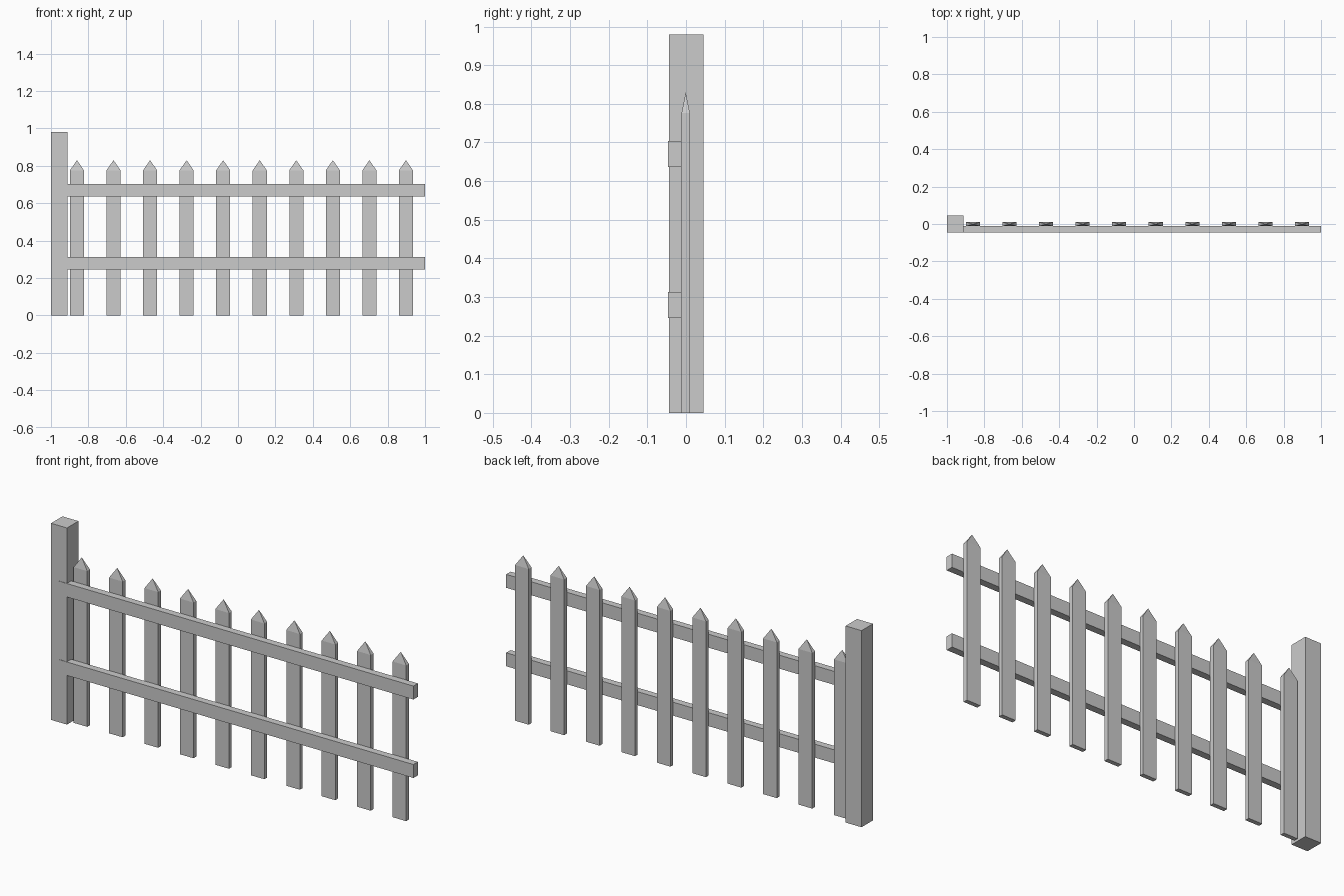
import bpy, bmesh

if "Cube" in bpy.data.objects:
    bpy.data.objects.remove(bpy.data.objects["Cube"])


def make_object(name, verts, faces):
    mesh = bpy.data.meshes.new(name)
    bm = bmesh.new()
    vs = [bm.verts.new(v) for v in verts]
    for f in faces:
        bm.faces.new([vs[i] for i in f])
    bmesh.ops.recalc_face_normals(bm, faces=bm.faces)
    bm.to_mesh(mesh)
    bm.free()
    obj = bpy.data.objects.new(name, mesh)
    bpy.context.collection.objects.link(obj)
    return obj


SIDES = [(0, 1, 2, 3), (0, 1, 5, 4), (1, 2, 6, 5), (2, 3, 7, 6), (3, 0, 4, 7)]


def board(name, x, y, z, tip=None):
    """Box between the given ranges, with an optional pyramid tip at height tip."""
    verts = [(a, b, c) for c in z
             for a, b in ((x[0], y[0]), (x[1], y[0]), (x[1], y[1]), (x[0], y[1]))]
    if tip is None:
        return make_object(name, verts, SIDES + [(4, 5, 6, 7)])
    verts.append((sum(x) / 2, sum(y) / 2, tip))
    return make_object(name, verts, SIDES + [(4, 5, 8), (5, 6, 8), (6, 7, 8), (7, 4, 8)])


# End post
board("post", (-1.0, -0.912), (-0.0445, 0.0455), (0, 0.98))

# Horizontal rails, let into the post
board("lower_rail", (-0.955, 1.0), (-0.0465, -0.0115), (0.246, 0.313))
board("upper_rail", (-0.955, 1.0), (-0.0465, -0.0115), (0.637, 0.704))

# Pointed pickets
COUNT = 10
for i in range(COUNT):
    cx = -0.861 + i * (0.898 + 0.861) / (COUNT - 1)
    board(f"picket_{i + 1}", (cx - 0.0375, cx + 0.0375), (-0.0115, 0.010),
          (0, 0.776), tip=0.83)
